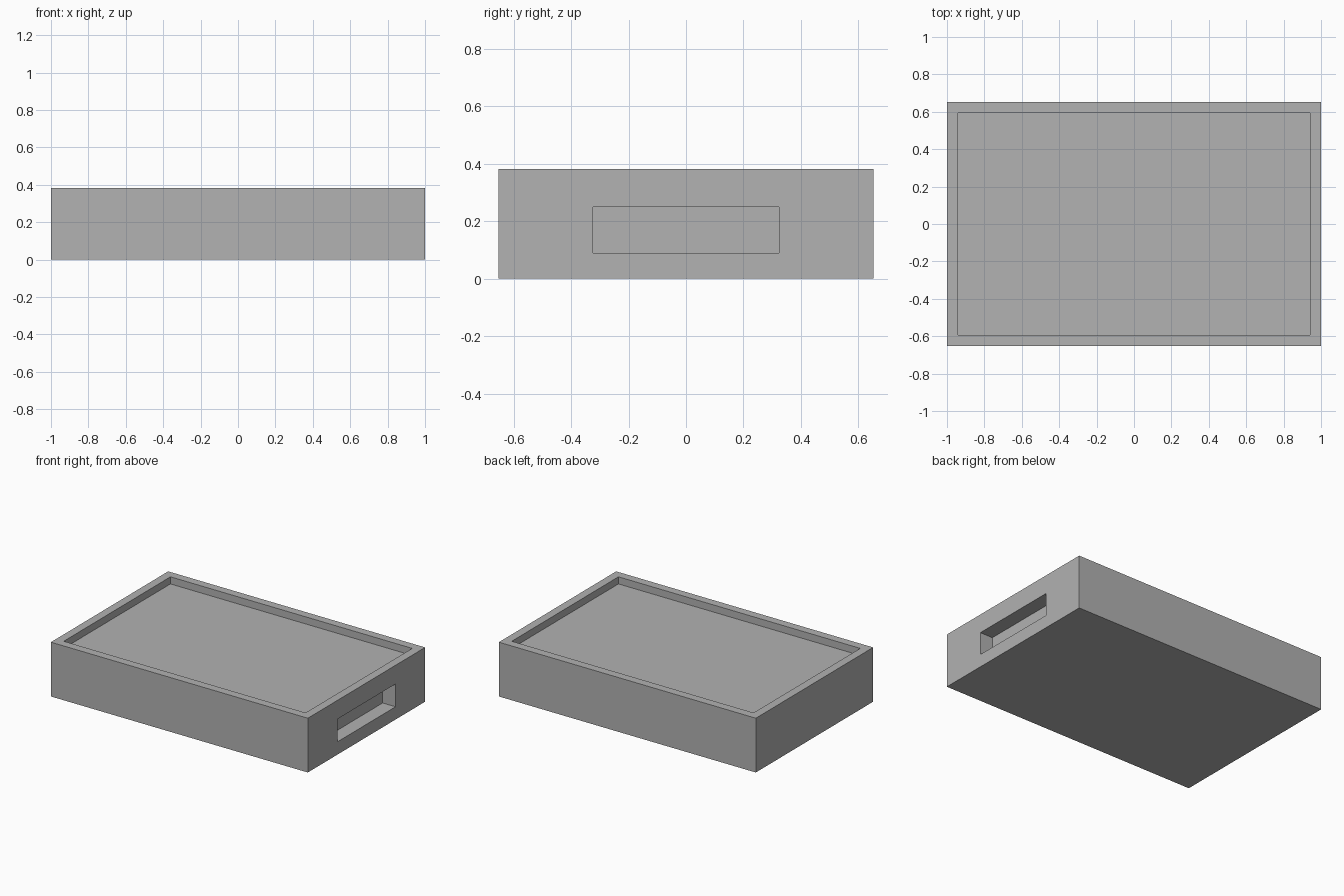
import bpy
import bmesh
from mathutils import Vector

default = bpy.data.objects.get("Cube")
if default:
    bpy.data.objects.remove(default, do_unlink=True)

WIDTH, DEPTH, HEIGHT = 2.0, 1.304, 0.382
RIM = 0.059
RECESS = 0.05
SLOT_DEPTH = 0.1

# Single grey finish
grey = bpy.data.materials.new("grey")
grey.use_nodes = True
colour = (0.445, 0.445, 0.445, 1)
grey.diffuse_color = colour
grey.node_tree.nodes["Principled BSDF"].inputs["Base Color"].default_value = colour


def box(name, low, high):
    """Axis-aligned box between two corners."""
    low, high = Vector(low), Vector(high)
    bm = bmesh.new()
    bmesh.ops.create_cube(bm, size=1)
    bmesh.ops.scale(bm, vec=high - low, verts=bm.verts)
    bmesh.ops.translate(bm, vec=(low + high) / 2, verts=bm.verts)
    mesh = bpy.data.meshes.new(name)
    bm.to_mesh(mesh)
    bm.free()
    mesh.materials.append(grey)
    obj = bpy.data.objects.new(name, mesh)
    bpy.context.collection.objects.link(obj)
    return obj


def cut(target, cutter):
    """Subtract a hidden cutter from the target."""
    mod = target.modifiers.new(cutter.name, "BOOLEAN")
    mod.operation = "DIFFERENCE"
    mod.solver = "EXACT"
    mod.object = cutter
    bpy.context.view_layer.objects.active = target
    bpy.ops.object.modifier_apply(modifier=mod.name)
    bpy.data.objects.remove(cutter, do_unlink=True)


# Solid case body
x, y = WIDTH / 2, DEPTH / 2
case = box("tray_case", (-x, -y, 0), (x, y, HEIGHT))

# Shallow recess in the top, leaving a raised rim
cut(case, box("top_recess", (RIM - x, RIM - y, HEIGHT - RECESS),
              (x - RIM, y - RIM, HEIGHT + 0.1)))

# Blind slot in the +x end
cut(case, box("end_slot", (x - SLOT_DEPTH, -0.323, 0.09), (x + 0.1, 0.323, 0.25)))
